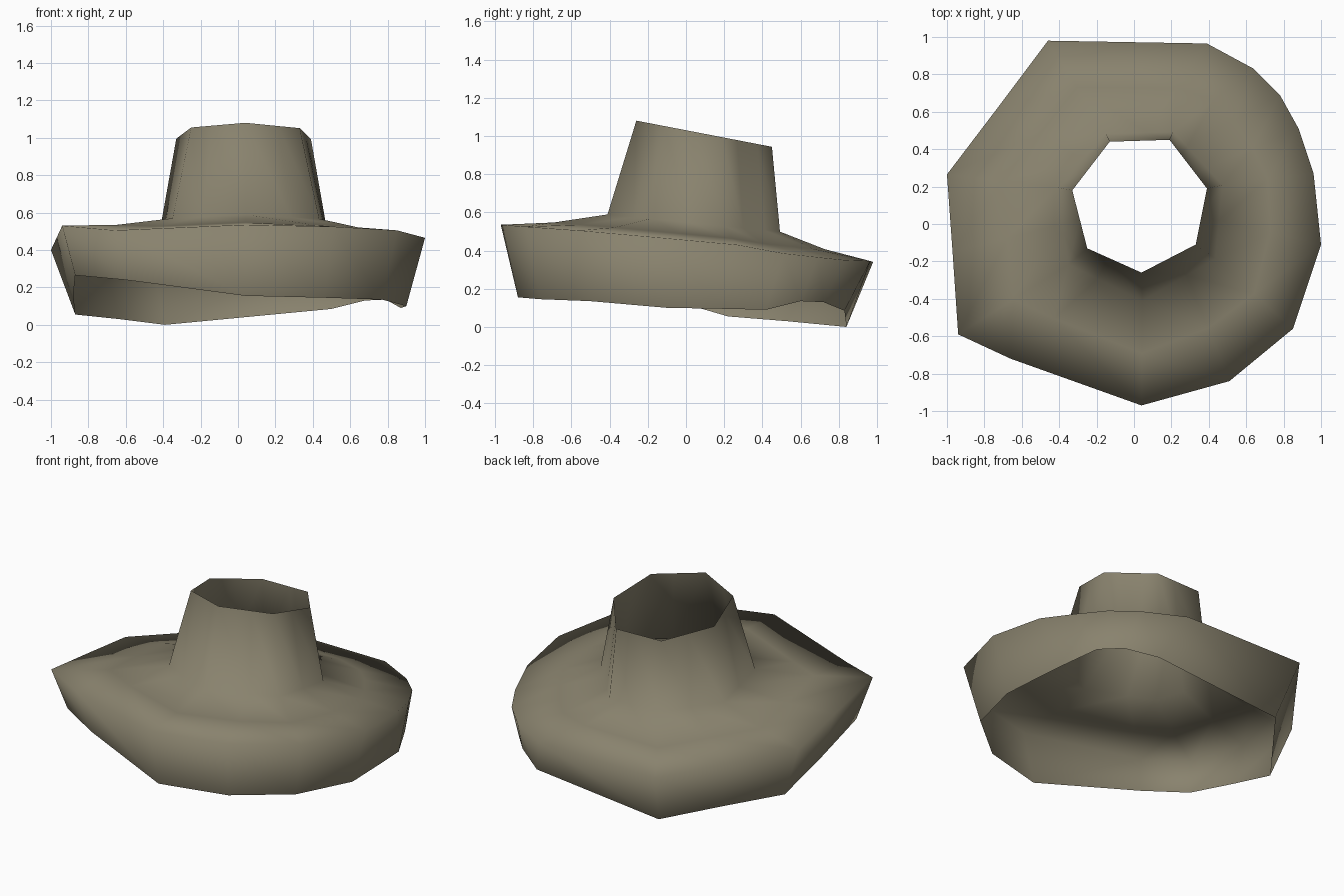
import bpy, bmesh
from mathutils import Vector

default = bpy.data.objects.get("Cube")
if default:
    bpy.data.objects.remove(default, do_unlink=True)

# Single drab olive-grey colour
olive = bpy.data.materials.new("olive_grey")
olive.use_nodes = True
colour = (0.25, 0.225, 0.155, 1)
olive.diffuse_color = colour
shader = olive.node_tree.nodes["Principled BSDF"]
shader.inputs["Base Color"].default_value = colour
shader.inputs["Roughness"].default_value = 0.9

# Seven-sided neck opening, counter-clockwise from the front corner
neck_corners = [(.04, -.26), (.33, -.11), (.39, .19), (.19, .45),
                (-.13, .44), (-.33, .18), (-.25, -.13)]
centre = Vector((.03, .11))

# Each column: position round the neck, brim edge point, skirt hem point
columns = [
    (0.0, (.04, -.97, .535), (.04, -.88, .155)),
    (0.6, (.51, -.84, .525), (.46, -.76, .145)),
    (1.0, (.85, -.56, .505), (.77, -.5, .135)),
    (1.5, (1, -.11, .465), (.9, -.1, .1)),
    (2.0, (.96, .27, .43), (.885, .2, .095)),
    (2.3, (.88, .51, .385), (.87, .42, .09)),
    (2.7, (.78, .69, .365), (.79, .6, .135)),
    (3.0, (.64, .83, .35), (.68, .72, .13)),
    (3.4, (.39, .965, .345), (.5, .83, .085)),
    (4.0, (-.46, .98, .34), (-.39, .84, 0)),
    (4.5, (-.73, .62, .37), (-.63, .53, .03)),
    (5.0, (-1, .265, .4), (-.87, .22, .055)),
    (5.5, (-.97, -.15, .465), (-.88, -.14, .16)),
    (6.0, (-.94, -.59, .53), (-.87, -.52, .265)),
    (6.4, (-.66, -.72, .505), (-.6, -.66, .24)),
]


def neck_point(position):
    """Point on the neck outline, running straight between its corners."""
    index = int(position)
    start = Vector(neck_corners[index])
    end = Vector(neck_corners[(index + 1) % len(neck_corners)])
    return start.lerp(end, position - index)


def column_points(position, edge, hem):
    """Profile from the slanted neck rim down to the skirt hem."""
    top = neck_point(position)
    rim = Vector((top.x, top.y, 1.03 - .193 * top.y))
    spread = 1.26 - .4 * (top.y - centre.y)
    foot = centre + (top - centre) * spread
    base = Vector((foot.x, foot.y, .548 - .1 * foot.y))
    edge = Vector(edge)
    middle = base.lerp(edge, .5) - Vector((0, 0, .015))
    return [rim, base, middle, edge, Vector(hem)]


# Open shell: neck, sloping brim and hanging skirt
bm = bmesh.new()
grid = [[bm.verts.new(p) for p in column_points(*c)] for c in columns]
for i, left in enumerate(grid):
    right = grid[(i + 1) % len(grid)]
    for row in range(len(left) - 1):
        face = bm.faces.new((left[row], left[row + 1], right[row + 1], right[row]))
        face.smooth = True
bm.normal_update()

mesh = bpy.data.meshes.new("collared_shell")
bm.to_mesh(mesh)
bm.free()
mesh.materials.append(olive)
shell = bpy.data.objects.new("collared_shell", mesh)
bpy.context.collection.objects.link(shell)
